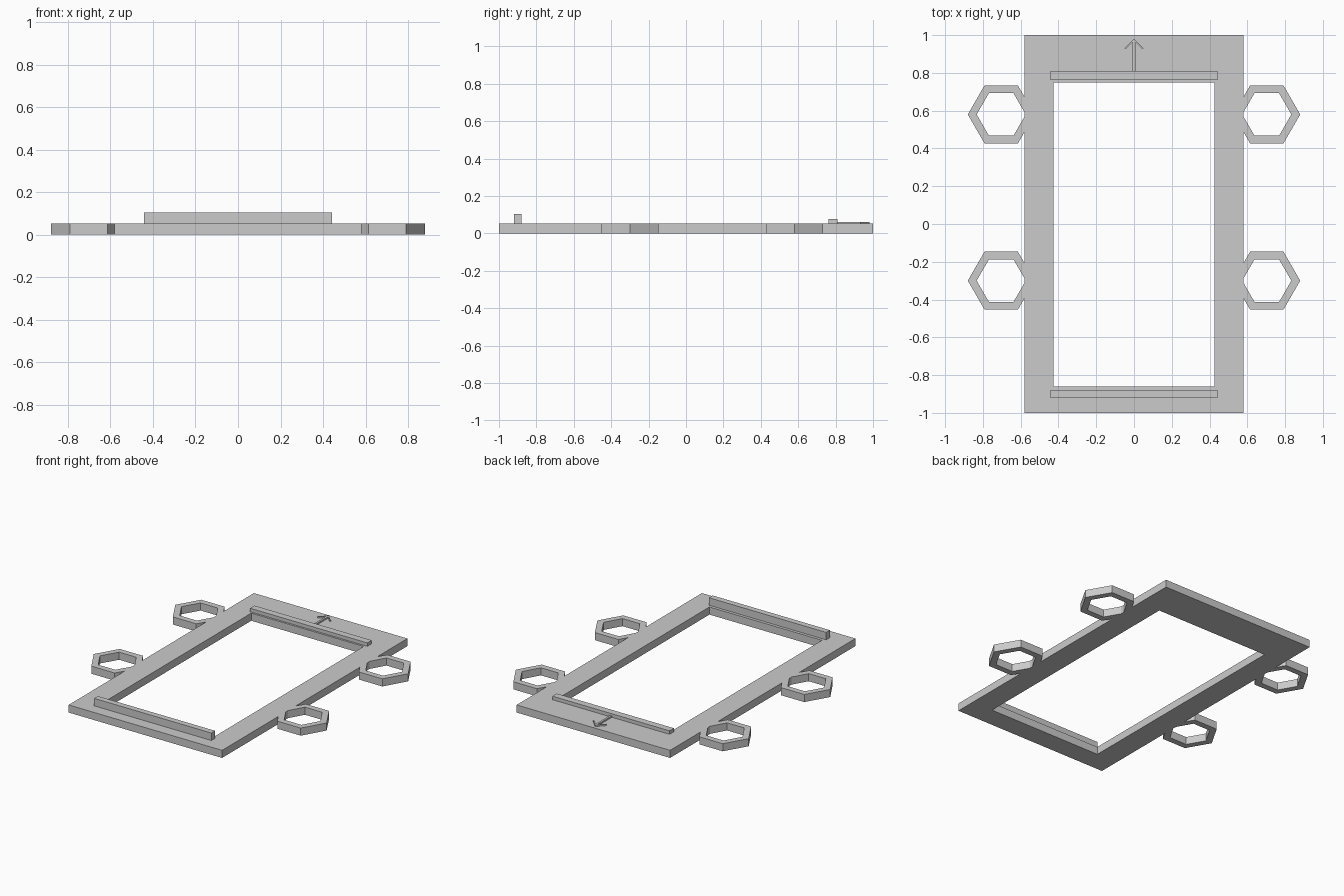
import bpy, bmesh
from math import cos, sin, pi

cube = bpy.data.objects.get("Cube")
if cube:
    bpy.data.objects.remove(cube, do_unlink=True)

GREY = (0.6, 0.6, 0.6, 1)
grey = bpy.data.materials.new("plain grey")
grey.use_nodes = True
grey.diffuse_color = GREY
grey.node_tree.nodes["Principled BSDF"].inputs["Base Color"].default_value = GREY

THICK = 0.052   # plate thickness
HALF_W = 0.58   # plate half width


def finish(name, bm):
    bmesh.ops.recalc_face_normals(bm, faces=bm.faces)
    mesh = bpy.data.meshes.new(name)
    bm.to_mesh(mesh)
    bm.free()
    mesh.materials.append(grey)
    obj = bpy.data.objects.new(name, mesh)
    bpy.context.collection.objects.link(obj)
    return obj


def prism(name, outline, z0, z1):
    """Extrude a flat outline from z0 to z1."""
    bm = bmesh.new()
    face = bm.faces.new([bm.verts.new((x, y, z0)) for x, y in outline])
    top = bmesh.ops.extrude_face_region(bm, geom=[face])["geom"]
    bmesh.ops.translate(bm, vec=(0, 0, z1 - z0),
                        verts=[v for v in top if isinstance(v, bmesh.types.BMVert)])
    return finish(name, bm)


def ring(name, outer, inner, z0, z1):
    """Closed band between two outlines with matching point counts."""
    bm = bmesh.new()
    loops = [[bm.verts.new((x, y, z)) for x, y in pts]
             for pts, z in ((outer, z0), (outer, z1), (inner, z1), (inner, z0))]
    n = len(outer)
    for a, b in zip(loops, loops[1:] + loops[:1]):
        for i in range(n):
            j = (i + 1) % n
            bm.faces.new((a[i], a[j], b[j], b[i]))
    return finish(name, bm)


def rect(x, y0, y1):
    return [(-x, y0), (x, y0), (x, y1), (-x, y1)]


def hexagon(cx, cy, r):
    return [(cx + r * cos(k * pi / 3), cy + r * sin(k * pi / 3)) for k in range(6)]


# Flat rectangular frame with an offset window
ring("base_frame", rect(HALF_W, -1, 1), rect(0.425, -0.86, 0.75), 0, THICK)

# Hexagonal side loops, trimmed where they meet the frame
for side, s in (("left", 1), ("right", -1)):
    for place, y in (("back", 0.58), ("front", -0.3)):
        loop = ring(f"{place}_{side}_hex_loop", hexagon(s * 0.703, y, 0.177),
                    hexagon(s * 0.703, y, 0.13), 0, THICK)
        bm = bmesh.new()
        bm.from_mesh(loop.data)
        bmesh.ops.bisect_plane(bm, geom=bm.verts[:] + bm.edges[:] + bm.faces[:],
                               plane_co=(s * HALF_W, 0, 0), plane_no=(s, 0, 0),
                               clear_inner=True)
        bm.to_mesh(loop.data)
        bm.free()

# Raised rails: tall at the front, low at the back
prism("front_rail", rect(0.443, -0.92, -0.88), THICK, 0.103)
prism("back_rail", rect(0.443, 0.763, 0.81), THICK, 0.076)

# Thin direction arrow pointing to the back
half = [(0.007, 0.81), (0.007, 0.963), (0.04, 0.93), (0.05, 0.93), (0, 0.982)]
mirrored = [(-x, y) for x, y in reversed(half[:-1])]
prism("direction_arrow", half + mirrored, THICK, 0.062)
